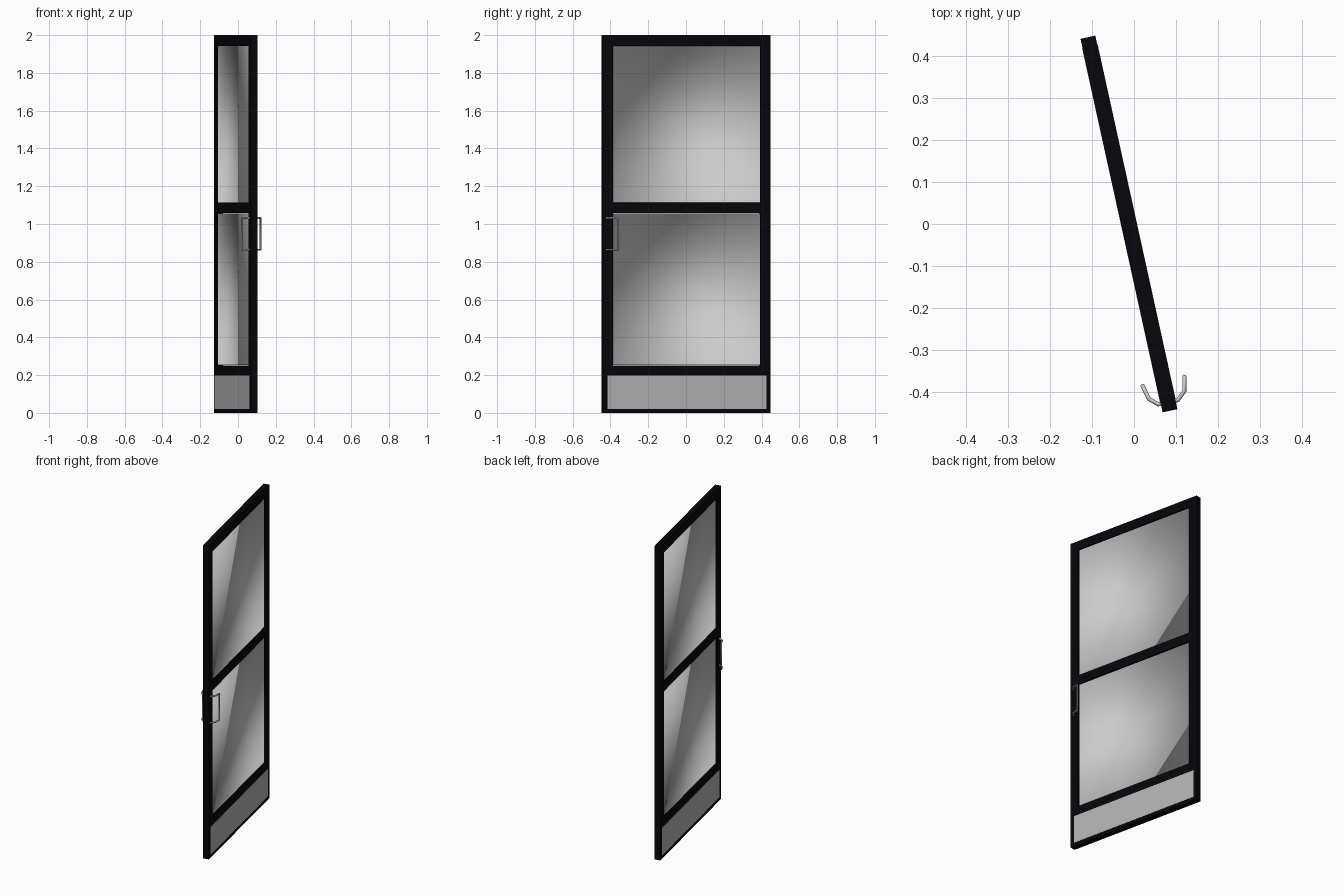
import bpy
import bmesh
from math import radians
from mathutils import Matrix

if "Cube" in bpy.data.objects:
    bpy.data.objects.remove(bpy.data.objects["Cube"])

L, T, H = 0.908, 0.036, 2.0      # door width, thickness, height
STILE = 0.054
PLACE = Matrix.Translation((-0.012, 0, 0)) @ Matrix.Rotation(radians(-77.6), 4, 'Z')


def material(name, *rgb):
    m = bpy.data.materials.new(name)
    m.diffuse_color = (*rgb, 1)
    m.use_nodes = True
    m.node_tree.nodes["Principled BSDF"].inputs["Base Color"].default_value = m.diffuse_color
    return m


black = material("black_frame", 0.002, 0.002, 0.0035)
plate = material("grey_plate", 0.45, 0.45, 0.45)
pale = material("pale_glass", 0.8, 0.8, 0.8)


def box(name, x0, x1, z0, z1, thick, mat):
    """Box in door space, centred on the door's mid plane."""
    bpy.ops.mesh.primitive_cube_add(size=1)
    ob = bpy.context.object
    ob.name = name
    ob.data.transform(Matrix.Translation(((x0 + x1) / 2, 0, (z0 + z1) / 2))
                      @ Matrix.Diagonal((x1 - x0, thick, z1 - z0, 1)))
    ob.matrix_world = PLACE
    ob.data.materials.append(mat)


def add_mesh(name, bm, mats=()):
    me = bpy.data.meshes.new(name)
    bm.to_mesh(me)
    bm.free()
    for m in mats:
        me.materials.append(m)
    ob = bpy.data.objects.new(name, me)
    ob.matrix_world = PLACE
    bpy.context.collection.objects.link(ob)


def glass(name, x0, x1, z0, z1):
    """Pane as a shallow tray per face: glass floor, black rim, smooth normals."""
    bm = bmesh.new()
    e = 0.0004
    x0, x1, z0, z1 = x0 + e, x1 - e, z0 + e, z1 - e
    corners = [(x0, z0), (x1, z0), (x1, z1), (x0, z1)]
    for side in (1, -1):
        floor, rim = ([bm.verts.new((x, side * y, z)) for x, z in corners]
                      for y in (0.008, T / 2 - e))
        faces = [bm.faces.new(floor)]
        for i in range(4):
            j = (i + 1) % 4
            f = bm.faces.new((floor[j], floor[i], rim[i], rim[j]))
            f.material_index = 1
            faces.append(f)
        # counter-clockwise in x,z faces -y, so flip the +y tray
        if side > 0:
            bmesh.ops.reverse_faces(bm, faces=faces)
        for f in faces:
            f.smooth = True
    add_mesh(name, bm, (pale, black))


# Frame: two stiles and three rails
inner = L / 2 - STILE
box("hinge_stile", -L / 2, -inner, 0, H, T, black)
box("handle_stile", inner, L / 2, 0, H, T, black)
for name, z0, z1 in (("top_rail", 1.943, H), ("middle_rail", 1.057, 1.114),
                     ("bottom_rail", 0, 0.252)):
    box(name, -inner, inner, z0, z1, T, black)

# Recessed glass panes
glass("upper_glass", -inner, inner, 1.114, 1.943)
glass("lower_glass", -inner, inner, 0.252, 1.057)

# Kick plate showing on both faces
box("kick_plate", -L / 2 + 0.023, L / 2 - 0.023, 0.021, 0.197, T + 0.002, plate)

# Bent pull handles, one per face
ARM = [(0.434, 0.016), (0.433, 0.024), (0.416, 0.043), (0.381, 0.051)]
for name, side in (("outer_handle", 1), ("inner_handle", -1)):
    path = [(x, side * y, 0.864) for x, y in ARM]
    path += [(x, side * y, 1.032) for x, y in reversed(ARM)]
    cu = bpy.data.curves.new(name + "_path", 'CURVE')
    cu.dimensions = '3D'
    cu.bevel_depth = 0.005
    cu.bevel_resolution = 1
    cu.use_fill_caps = True
    sp = cu.splines.new('POLY')
    sp.points.add(len(path) - 1)
    for p, co in zip(sp.points, path):
        p.co = (*co, 1)
    tube = bpy.data.objects.new(name + "_path", cu)
    bm = bmesh.new()
    bm.from_mesh(tube.to_mesh())
    bpy.data.objects.remove(tube)
    # weld caps, then make the tube face outwards
    bmesh.ops.remove_doubles(bm, verts=bm.verts, dist=1e-5)
    bmesh.ops.recalc_face_normals(bm, faces=bm.faces)
    if bm.calc_volume(signed=True) < 0:
        bmesh.ops.reverse_faces(bm, faces=bm.faces)
    for f in bm.faces:
        f.smooth = True
    add_mesh(name, bm)
